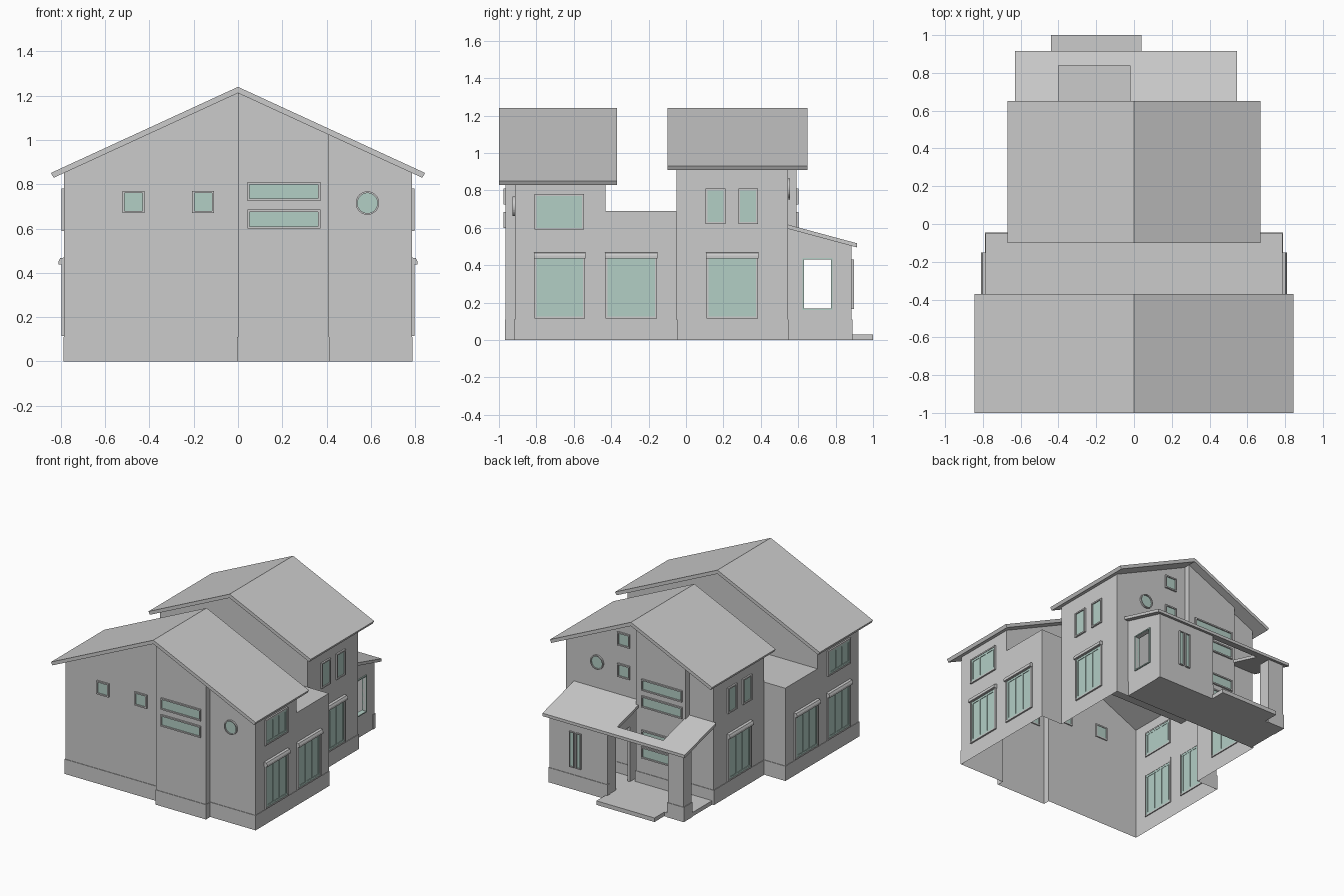
import bpy, bmesh, math
from mathutils import Vector

if "Cube" in bpy.data.objects:
    bpy.data.objects.remove(bpy.data.objects["Cube"])

glass_mat = bpy.data.materials.new("glass")
glass_mat.diffuse_color = (0.45, 0.62, 0.56, 1)
glass_mat.use_nodes = True
glass_mat.node_tree.nodes["Principled BSDF"].inputs["Base Color"].default_value = glass_mat.diffuse_color


def finish(name, bm, mat=None, recalc=True):
    if recalc:
        bmesh.ops.recalc_face_normals(bm, faces=bm.faces)
    me = bpy.data.meshes.new(name)
    bm.to_mesh(me)
    bm.free()
    ob = bpy.data.objects.new(name, me)
    bpy.context.collection.objects.link(ob)
    if mat:
        me.materials.append(mat)
    return ob


def add_prism(bm, axis, pts, a, b):
    """Extrude a profile along x (pts = y,z), y (pts = x,z)."""
    def at(p, t):
        return (t, p[0], p[1]) if axis == 'x' else (p[0], t, p[1])
    lo = [bm.verts.new(at(p, a)) for p in pts]
    hi = [bm.verts.new(at(p, b)) for p in pts]
    n = len(pts)
    bm.faces.new(lo)
    bm.faces.new(hi[::-1])
    for i in range(n):
        j = (i + 1) % n
        bm.faces.new((lo[i], hi[i], hi[j], lo[j]))


def rect(u0, u1, z0, z1):
    return [(u0, z0), (u1, z0), (u1, z1), (u0, z1)]


def prisms(name, axis, items, mat=None):
    bm = bmesh.new()
    for pts, a, b in items:
        add_prism(bm, axis, pts, a, b)
    return finish(name, bm, mat)


def wall_strip(bm, pts, z0, top, closed=False):
    n = len(pts)
    for i in range(n if closed else n - 1):
        p, q = pts[i], pts[(i + 1) % n]
        bm.faces.new([bm.verts.new(c) for c in (
            (*p, z0), (*q, z0), (*q, top(q)), (*p, top(p)))])


# ---- house walls: open-bottomed shell following the roof pitch
PITCH = 0.46
gable = lambda p: 1.222 - PITCH * abs(p[0])
flat = lambda p: 0.69
bm = bmesh.new()
front = [(-.785, -.43), (-.785, -.915), (0, -.915), (0, -.965), (.41, -.965),
         (.41, -.915), (.785, -.915), (.785, -.43)]
back = [(.61, -.05), (.61, .545), (0, .545), (0, .59), (-.41, .59),
        (-.41, .545), (-.61, .545), (-.61, -.05)]
wall_strip(bm, front, 0, gable)
wall_strip(bm, back, 0, gable)
wall_strip(bm, [(.785, -.43), (.785, -.05), (.61, -.05)], 0, flat)
wall_strip(bm, [(-.61, -.05), (-.785, -.05), (-.785, -.43)], 0, flat)
wall_strip(bm, [(.785, -.43), (0, -.43), (-.785, -.43)], .69, gable)
wall_strip(bm, [(-.61, -.05), (0, -.05), (.61, -.05)], .69, gable)
bmesh.ops.remove_doubles(bm, verts=bm.verts, dist=1e-5)
finish("house_walls", bm, recalc=False)

# ---- flat roof between the two gabled blocks
bm = bmesh.new()
bm.faces.new([bm.verts.new(c) for c in ((-.785, -.43, .69), (.785, -.43, .69),
                                        (.785, -.05, .69), (-.785, -.05, .69))])
finish("flat_link_roof", bm, recalc=False)

# ---- slightly raised plinth around the foot of the walls
plan = front[1:-1] + [(.785, -.05)] + back + [(-.785, -.05)]
plan = [p for i, p in enumerate(plan) if p != plan[i - 1]]
plan_out = []
for i, p in enumerate(plan):
    v = Vector(p)
    d0 = (v - Vector(plan[i - 1])).normalized()
    d1 = (Vector(plan[(i + 1) % len(plan)]) - v).normalized()
    plan_out.append(tuple(v + 0.004 * Vector((d0.y + d1.y, -d0.x - d1.x))))
bm = bmesh.new()
wall_strip(bm, plan_out, 0, lambda p: .11, True)
for i in range(len(plan)):
    j = (i + 1) % len(plan)
    bm.faces.new([bm.verts.new((*c, .11)) for c in
                  (plan_out[i], plan_out[j], plan[j], plan[i])])
bmesh.ops.remove_doubles(bm, verts=bm.verts, dist=1e-5)
finish("plinth", bm, recalc=False)


# ---- gabled roofs
def gable_roof(name, w, y0, y1):
    e = 1.24 - PITCH * w
    prof = [(0, 1.24), (w, e), (w - .012, e - .022), (0, 1.212),
            (-w + .012, e - .022), (-w, e)]
    items = [([prof[k] for k in idx], y0, y1) for idx in ((0, 1, 2, 3), (0, 3, 4, 5))]
    bm = bmesh.new()
    for pts, a, b in items:
        add_prism(bm, 'y', pts, a, b)
    finish(name, bm)


gable_roof("front_roof", .845, -1.0, -.37)
gable_roof("back_roof", .67, -.10, .65)


# ---- windows: grey frame, teal glass, optional mullions
def window(name, axis, face, out, u0, u1, z0, z1, panes=1, f=.01):
    a, b = face - out * .008, face + out * .012
    bars = [rect(u0, u0 + f, z0, z1), rect(u1 - f, u1, z0, z1),
            rect(u0 + f, u1 - f, z0, z0 + f), rect(u0 + f, u1 - f, z1 - f, z1)]
    prisms(name + "_frame", axis, [(r, a, b) for r in bars])
    glass = [(rect(u0 + f, u1 - f, z0 + f, z1 - f), face - out * .004, face + out * .004)]
    if panes > 1:
        for k in range(panes + 1):
            c = u0 + .022 + (u1 - u0 - .044) * k / panes
            glass.append((rect(c - .006, c + .006, z0 + f, z1 - f),
                          face - out * .006, face + out * .008))
        glass += [(rect(u0 + f, u1 - f, z, z + .015), face - out * .006, face + out * .008)
                  for z in (z0 + f, z1 - f - .015)]
    prisms(name + "_glass", axis, glass, glass_mat)


def round_window(name, face, out, cx, cz, r):
    circ = lambda q: [(cx + q * math.cos(t * math.tau / 32), cz + q * math.sin(t * math.tau / 32))
                      for t in range(32)]
    o, i = circ(r), circ(r - .008)
    ring = [([o[k - 1], o[k], i[k], i[k - 1]], face - out * .008, face + out * .012)
            for k in range(32)]
    prisms(name + "_frame", 'y', ring)
    prisms(name + "_glass", 'y', [(i, face - out * .004, face + out * .004)], glass_mat)


# side windows and hoods, same on both sides
for s, side in ((1, "right"), (-1, "left")):
    for k, (x, y0, y1) in enumerate(((.785, -.81, -.54), (.785, -.43, -.155), (.61, .11, .385))):
        window(f"{side}_lower_window_{k}", 'x', s * x, s, y0, y1, .115, .445, 3)
        hood = [(s * (x - .005), .437), (s * (x + .026), .437), (s * (x + .026), .452),
                (s * (x + .018), .466), (s * (x - .005), .47)]
        prisms(f"{side}_hood_{k}", 'y', [(hood, y0 - .003, y1 + .003)])
    window(f"{side}_upper_window", 'x', s * .785, s, -.81, -.545, .59, .78, 3)
    window(f"{side}_back_window_a", 'x', s * .61, s, .105, .21, .62, .81)
    window(f"{side}_back_window_b", 'x', s * .61, s, .28, .385, .62, .81)

# front and back windows
for k, x in enumerate((-.4725, -.1575)):
    window(f"front_square_window_{k}", 'y', -.915, -1, x - .05, x + .05, .67, .77)
for k, z in enumerate((.60, .725)):
    window(f"front_wide_window_{k}", 'y', -.965, -1, .042, .372, z, z + .085)
round_window("front_round_window", -.915, -1, .585, .715, .053)
for k, z in enumerate((.75, .985)):
    window(f"back_square_window_{k}", 'y', .545, 1, .08, .18, z, z + .1)
for k, z in enumerate((.22, .345, .60, .725)):
    window(f"back_wide_window_{k}", 'y', .59, 1, -.385, -.05, z, z + .085)
round_window("back_round_window", .545, 1, .35, .81, .053)

# ---- porch: floor, step, room walls, pillar
top = lambda y: .595 - .27 * (y - .545)
prisms("porch_floor", 'y', [(rect(-.6, .51, 0, .03), .545, .885)])
prisms("porch_step", 'y', [(rect(-.44, .04, 0, .03), .885, 1.0)])


def porch_side_wall(name, x0, x1, h0, h1, z0, z1):
    y0, y1 = .545, .885
    slope = lambda a, b, z: [(a, z), (b, z), (b, top(b)), (a, top(a))]
    prisms(name, 'x', [(slope(y0, h0, 0), x0, x1), (slope(h1, y1, 0), x0, x1),
                       (slope(h0, h1, z1), x0, x1), (rect(h0, h1, 0, z0), x0, x1)])


porch_side_wall("porch_outer_wall", .485, .51, .63, .775, .17, .43)
porch_side_wall("porch_inner_wall", .03, .05, .62, .785, .03, .44)
prisms("porch_window_surround", 'x', [(r, .48, .518) for r in (
    rect(.622, .63, .162, .438), rect(.775, .783, .162, .438),
    rect(.63, .775, .162, .17), rect(.63, .775, .43, .438))], glass_mat)
prisms("porch_back_wall", 'y', [(rect(.05, .485, 0, top(.885)), .86, .885)])
for k, x in enumerate((.265, .32)):
    window(f"porch_slit_window_{k}", 'y', .885, 1, x - .02, x + .02, .165, .43, 1, .006)
prisms("porch_pillar", 'y', [(rect(-.6, -.47, 0, top(.885)), .79, .885)])
prisms("porch_plinths", 'y', [(rect(.026, .514, 0, .11), .86, .889),
                              (rect(-.604, -.466, 0, .11), .786, .889)])

# ---- sloping porch roof with an opening against the house wall
band = lambda a, b: [(a, top(a)), (b, top(b)), (b, top(b) + .022), (a, top(a) + .022)]
prisms("porch_roof", 'x', [(band(.545, .915), -.63, -.40), (band(.545, .915), -.02, .545),
                           (band(.84, .915), -.40, -.02)])
